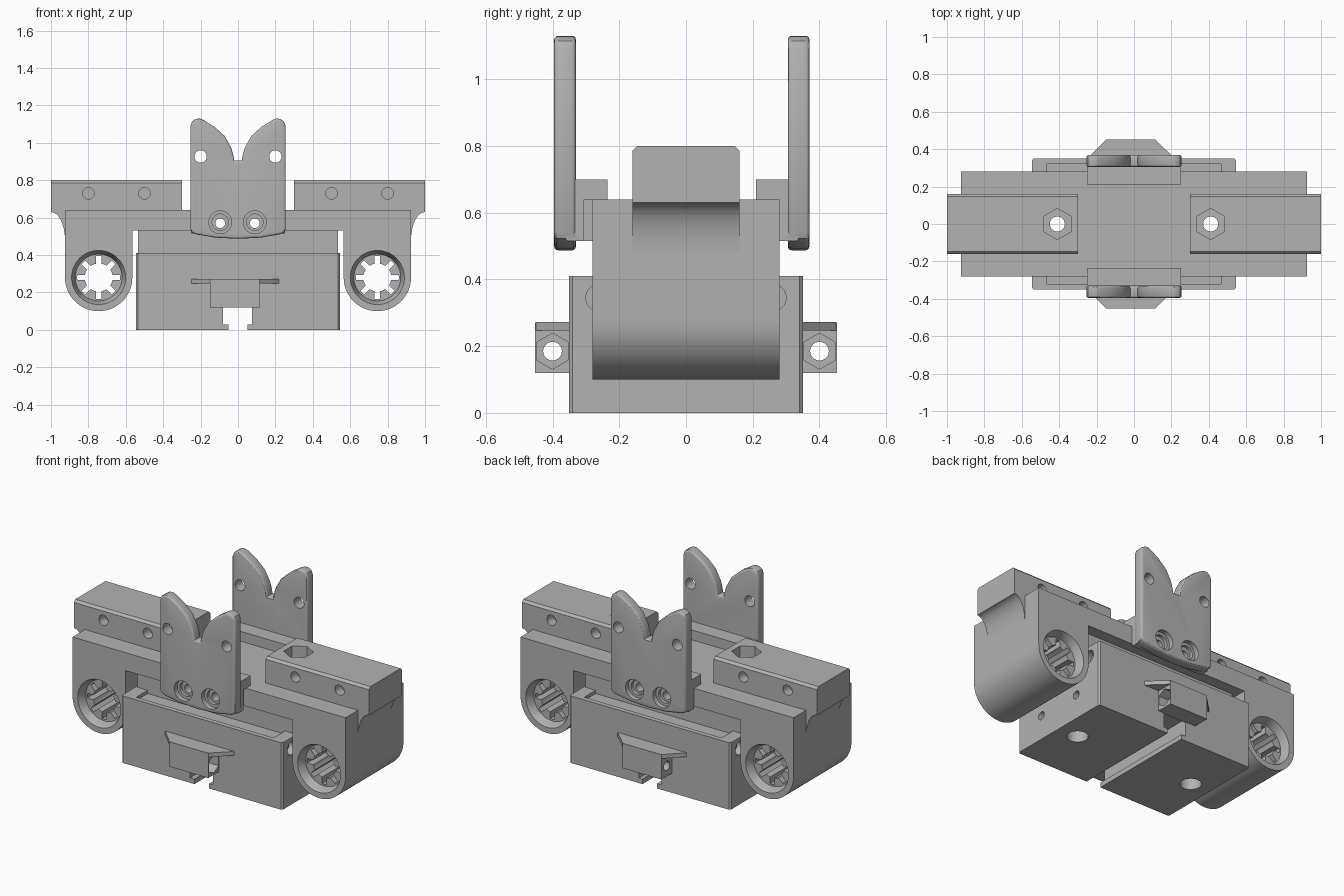
import bpy, bmesh
from math import sin, cos, pi, radians
from mathutils import Vector

cube = bpy.data.objects.get("Cube")
if cube:
    bpy.data.objects.remove(cube, do_unlink=True)

grey = bpy.data.materials.new("plain grey")
grey.use_nodes = True
grey.diffuse_color = (0.45, 0.45, 0.45, 1)
grey.node_tree.nodes["Principled BSDF"].inputs["Base Color"].default_value = (0.45, 0.45, 0.45, 1)

PLACE = {
    "x": lambda u, v, t: Vector((t, u, v)),
    "y": lambda u, v, t: Vector((u, t, v)),
    "z": lambda u, v, t: Vector((u, v, t)),
}


def arc(cu, cv, r, a0, a1, n):
    """Points on an arc, angles in degrees, both ends included."""
    steps = [radians(a0 + (a1 - a0) * i / n) for i in range(n + 1)]
    return [(cu + r * cos(a), cv + r * sin(a)) for a in steps]


def circle(cu, cv, r, n=32, turn=0):
    return arc(cu, cv, r, turn, turn + 360, n)[:-1]


def loft(name, axis, ends, bevel=None):
    """Solid between two matching outlines, each given as (points, position)."""
    bm = bmesh.new()
    rings = [[bm.verts.new(PLACE[axis](u, v, t)) for u, v in pts] for pts, t in ends]
    for ring in rings:
        bm.faces.new(ring)
    n = len(rings[0])
    for i in range(n):
        j = (i + 1) % n
        bm.faces.new((rings[0][i], rings[0][j], rings[1][j], rings[1][i]))
    bmesh.ops.recalc_face_normals(bm, faces=bm.faces)
    if bevel:
        width, segments, rule = bevel
        edges = [e for e in bm.edges if rule(e.verts[0].co, e.verts[1].co)]
        bmesh.ops.bevel(bm, geom=edges, offset=width, segments=segments,
                        profile=0.5, affect="EDGES", clamp_overlap=True)
    mesh = bpy.data.meshes.new(name)
    bm.to_mesh(mesh)
    bm.free()
    mesh.materials.append(grey)
    obj = bpy.data.objects.new(name, mesh)
    bpy.context.collection.objects.link(obj)
    return obj


def prism(name, axis, pts, a, b, bevel=None):
    return loft(name, axis, [(pts, a), (pts, b)], bevel)


def box(name, x0, x1, y0, y1, z0, z1, bevel=None):
    return prism(name, "z", [(x0, y0), (x1, y0), (x1, y1), (x0, y1)], z0, z1, bevel)


def activate(obj):
    bpy.ops.object.select_all(action="DESELECT")
    obj.select_set(True)
    bpy.context.view_layer.objects.active = obj


def combine(obj, tool, operation="DIFFERENCE"):
    """Apply a boolean and remove the tool object."""
    activate(obj)
    mod = obj.modifiers.new("cut", "BOOLEAN")
    mod.operation, mod.solver, mod.object = operation, "EXACT", tool
    bpy.ops.object.modifier_apply(modifier=mod.name)
    bpy.data.objects.remove(tool, do_unlink=True)


def drill(obj, axis, u, v, r, a, b, n=32, turn=0):
    combine(obj, prism("cutter", axis, circle(u, v, r, n, turn), a, b))


def finish(obj):
    activate(obj)
    bpy.ops.object.shade_smooth_by_angle(angle=radians(30))


WHEEL_X, WHEEL_Z = 0.745, 0.28
HOLE_X = 0.41
SCREWS = (-0.095, 0.09)

# Main bridge with rounded legs
half = [(0.565, 0.53)] + arc(WHEEL_X, WHEEL_Z, 0.18, 180, 360, 32) + [(0.925, 0.64)]
bridge = prism("bridge_body", "y", half + [(-x, z) for x, z in reversed(half)], -0.28, 0.28)
for s in (-1, 1):
    drill(bridge, "y", s * WHEEL_X, WHEEL_Z, 0.125, -0.4, 0.4, 48)
    for f in (-1, 1):
        rim = loft("cutter", "y", [(circle(s * WHEEL_X, WHEEL_Z, 0.149, 48), f * 0.29),
                                   (circle(s * WHEEL_X, WHEEL_Z, 0.124, 48), f * 0.23)])
        combine(bridge, rim)
    drill(bridge, "z", s * HOLE_X, 0, 0.04, 0.4, 0.8)
for x in SCREWS:
    drill(bridge, "y", x, 0.57, 0.026, -0.4, 0.4)
finish(bridge)

# Toothed bearings in the legs
for s, side in ((-1, "right"), (1, "left")):
    bearing = prism(side + "_bearing", "y", circle(s * WHEEL_X, WHEEL_Z, 0.13, 48), -0.23, 0.23)
    star = []
    for k in range(8):
        a = 45 * k
        star += arc(s * WHEEL_X, WHEEL_Z, 0.115, a - 7, a + 7, 2)
        star += arc(s * WHEEL_X, WHEEL_Z, 0.075, a + 11, a + 34, 3)
    combine(bearing, prism("cutter", "y", star, -0.3, 0.3))
    finish(bearing)

# Top rails with curved outer ends
for s, side in ((-1, "right"), (1, "left")):
    sweep = [(1 - 0.075 * sin(t * pi / 16), 0.48 + 0.16 * cos(t * pi / 16)) for t in range(9)]
    sweep = [(0.925 + 0.075 * (1 - cos(a)), 0.48 + 0.15 * sin(a))
             for a in (pi / 2 * (8 - t) / 8 for t in range(9))]
    outline = [(0.3, 0.64), (0.3, 0.8), (1, 0.8)] + sweep + [(0.9, 0.48), (0.9, 0.64)]
    rail = prism(side + "_rail", "y", [(s * x, z) for x, z in outline], -0.16, 0.16,
                 (0.014, 1, lambda p, q: min(p.z, q.z) > 0.79 and abs(p.y - q.y) < 0.01))
    drill(rail, "z", s * HOLE_X, 0, 0.04, 0.5, 0.9)
    drill(rail, "z", s * HOLE_X, 0, 0.083, 0.7, 0.9, 6, 30)
    for x in (0.5, 0.8):
        for f in (-1, 1):
            drill(rail, "y", s * x, 0.73, 0.031, f * 0.1, f * 0.2)
    finish(rail)

# Narrow core joining bridge and lower block
core = box("middle_core", -0.535, 0.535, -0.21, 0.21, 0.38, 0.535)
for s in (-1, 1):
    drill(core, "z", s * HOLE_X, 0, 0.04, 0.3, 0.6)
finish(core)

# Lower block with shallow top pocket and T-shaped slot
block = box("lower_block", -0.545, 0.545, -0.35, 0.35, 0, 0.41,
            (0.01, 1, lambda p, q: abs(p.z - q.z) > 0.1))
combine(block, box("cutter", -0.465, 0.465, -0.32, 0.32, 0.39, 0.5))
slot = [(-0.05, -0.1), (0.05, -0.1), (0.05, 0.03), (0.075, 0.03), (0.075, 0.14),
        (-0.08, 0.14), (-0.08, 0.03), (-0.05, 0.03)]
combine(block, prism("cutter", "y", slot, -0.5, 0.5))
for s in (-1, 1):
    drill(block, "z", s * HOLE_X, 0, 0.04, -0.1, 0.5)
    drill(block, "z", s * HOLE_X, 0, 0.06, -0.1, 0.1)
    for f in (-1, 1):
        drill(block, "x", f * 0.26, 0.345, 0.04, s * 0.5, s * 0.6)
        drill(block, "x", f * 0.15, 0.15, 0.025, s * 0.5, s * 0.6)
finish(block)

# Screw lugs with winged tops on the block
for f, side in ((-1, "front"), (1, "back")):
    lug = box(side + "_lug", -0.15, 0.115, f * 0.345, f * 0.452, 0.12, 0.27)
    drill(lug, "x", f * 0.4, 0.185, 0.028, -0.3, 0.3)
    drill(lug, "x", f * 0.4, 0.185, 0.054, 0.05, 0.3, 6, 30)
    finish(lug)
    wing = [(-0.25, 0.349), (-0.148, 0.451), (0.113, 0.451), (0.22, 0.349)]
    finish(prism(side + "_lug_wing", "z", [(x, f * y) for x, y in wing], 0.247, 0.272))

# Forked upright brackets
ear = [(0.02, 0.905), (0.024, 0.93), (0.035, 0.97), (0.07, 1.035), (0.125, 1.085),
       (0.185, 1.122), (0.205, 1.13), (0.225, 1.128), (0.245, 1.115), (0.255, 1.09),
       (0.255, 0.54), (0.248, 0.523), (0.23, 0.512), (0.12, 0.493), (0, 0.487)]
fork = ear + [(-x, z) for x, z in reversed(ear[:-1])]
foot = [(-0.36, 0.515), (-0.305, 0.515), (-0.305, 0.64), (-0.235, 0.64),
        (-0.235, 0.70), (-0.36, 0.70)]


def bracket(name, flip, shift):
    def y(v):
        return flip * v + shift
    plate = prism(name, "y", fork, y(-0.395), y(-0.33),
                  (0.012, 3, lambda p, q: abs(p.y - q.y) < 0.001))
    combine(plate, prism("foot", "x", [(y(u), v) for u, v in foot], -0.25, 0.25), "UNION")
    for x in (-0.2, 0.2):
        drill(plate, "y", x, 0.927, 0.033, y(-0.5), y(-0.2))
    for x in SCREWS:
        drill(plate, "y", x, 0.575, 0.061, y(-0.5), y(-0.365))
        drill(plate, "y", x, 0.575, 0.044, y(-0.5), y(-0.345))
        drill(plate, "y", x, 0.57, 0.026, y(-0.5), y(-0.2))
    finish(plate)


bracket("front_bracket", 1, 0)
bracket("back_bracket", -1, -0.025)

# Spacer behind the front bracket
spacer = box("front_spacer", -0.2, 0.2, -0.306, -0.279, 0.515, 0.64)
for x in SCREWS:
    drill(spacer, "y", x, 0.57, 0.026, -0.4, -0.2)
finish(spacer)
